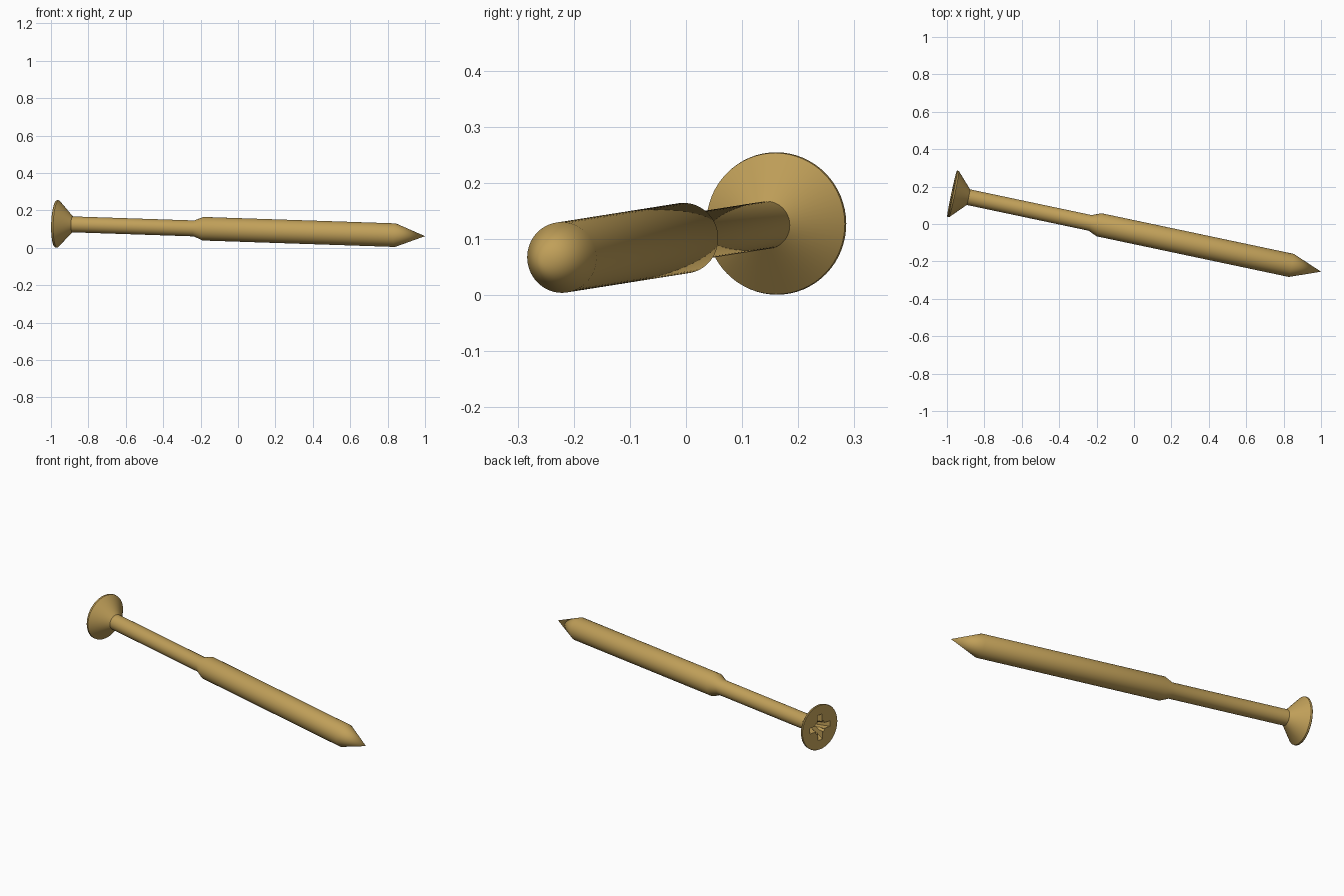
import bpy, bmesh, math
from mathutils import Vector, Matrix

cube = bpy.data.objects.get("Cube")
if cube:
    bpy.data.objects.remove(cube, do_unlink=True)

# Brass colour
brass = bpy.data.materials.new("brass")
brass.use_nodes = True
COLOUR = (0.53, 0.35, 0.10, 1)
brass.diffuse_color = COLOUR
brass.node_tree.nodes["Principled BSDF"].inputs["Base Color"].default_value = COLOUR

# The axis runs from the centre of the head face to the tip
head_face = Vector((-0.973, 0.162, 0.128))
tip = Vector((1.0, -0.255, 0.062))
axis = tip - head_face
LENGTH = axis.length
pose = Matrix.Translation(head_face) @ axis.to_track_quat('Z', 'Y').to_matrix().to_4x4()


def make_object(name, bm):
    bmesh.ops.recalc_face_normals(bm, faces=bm.faces)
    mesh = bpy.data.meshes.new(name)
    bm.to_mesh(mesh)
    bm.free()
    mesh.materials.append(brass)
    obj = bpy.data.objects.new(name, mesh)
    bpy.context.collection.objects.link(obj)
    obj.matrix_world = pose
    return obj


def lathe(name, profile, sides=64):
    """Revolve (radius, distance along axis) points."""
    bm = bmesh.new()
    verts = [bm.verts.new((r, 0, z)) for r, z in profile]
    edges = [bm.edges.new(pair) for pair in zip(verts, verts[1:])]
    bmesh.ops.spin(bm, geom=verts + edges, cent=(0, 0, 0), axis=(0, 0, 1),
                   angle=math.tau, steps=sides, use_duplicate=False)
    bmesh.ops.remove_doubles(bm, verts=bm.verts, dist=1e-5)
    return make_object(name, bm)


def slot_cutter(half_length, half_width, depth, angle):
    """Bar that narrows toward the bottom of the drive recess."""
    bm = bmesh.new()
    bmesh.ops.create_cube(bm, size=2)
    for v in bm.verts:
        deep = v.co.z > 0
        v.co.x *= half_length * (0.45 if deep else 1.1)
        v.co.y *= half_width * (0.8 if deep else 1.02)
        v.co.z = depth if deep else -0.01
    bmesh.ops.rotate(bm, verts=bm.verts, matrix=Matrix.Rotation(angle, 3, 'Z'))
    obj = make_object("slot_cutter", bm)
    obj.hide_render = True
    return obj


# Countersunk head, plain shank, thicker threaded section and point
screw = lathe("screw_body", [
    (0, 0), (0.125, 0), (0.127, 0.003), (0.126, 0.011),
    (0.0425, 0.09), (0.0425, 0.755),
    (0.063, 0.804), (0.063, 1.855), (0, LENGTH)])

# Cross recess with small diagonal notches
cutters = [slot_cutter(0.07, 0.016, 0.075, k * math.pi / 2) for k in range(2)]
cutters += [slot_cutter(0.04, 0.008, 0.05, math.pi / 4 + k * math.pi / 2) for k in range(2)]

bpy.ops.object.select_all(action='DESELECT')
screw.select_set(True)
bpy.context.view_layer.objects.active = screw
for cutter in cutters:
    cut = screw.modifiers.new("drive_recess", 'BOOLEAN')
    cut.operation = 'DIFFERENCE'
    cut.solver = 'EXACT'
    cut.object = cutter
    bpy.ops.object.modifier_apply(modifier=cut.name)
    bpy.data.objects.remove(cutter, do_unlink=True)

bpy.ops.object.shade_smooth_by_angle(angle=math.radians(25))
